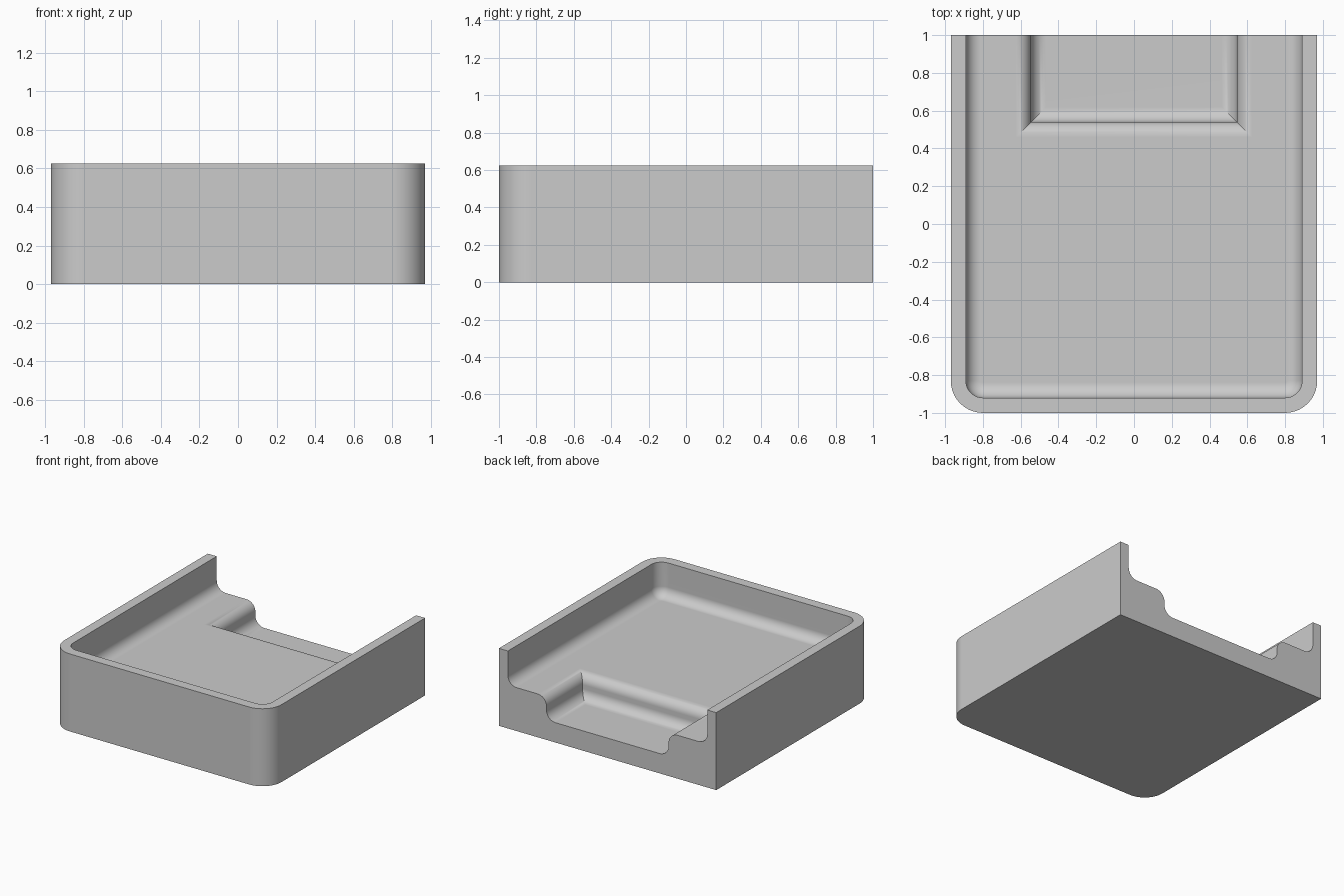
import bpy, bmesh, math

cube = bpy.data.objects.get("Cube")
if cube:
    bpy.data.objects.remove(cube, do_unlink=True)

WIDTH, FRONT, BACK, HEIGHT = 0.97, -1.0, 1.0, 0.625   # outer half width and ends
WALL, OUTER_R, FILLET = 0.08, 0.17, 0.08
FLOOR, LOW_FLOOR = 0.35, 0.16
NOTCH_X, NOTCH_Y = 0.545, 0.54
STEPS = 10

bm = bmesh.new()


def u_loop(half, front, z, radius=0):
    """Open U of vertices, from back right round the front to back left."""
    pts = [(-half, BACK)]
    for side, start in ((-1, math.pi), (1, 1.5 * math.pi)):
        if radius:
            for i in range(STEPS + 1):
                a = start + 0.5 * math.pi * i / STEPS
                pts.append((side * (half - radius) + radius * math.cos(a),
                            front + radius + radius * math.sin(a)))
        else:
            pts.append((side * half, front))
    pts.append((half, BACK))
    return [bm.verts.new((x, y, z)) for x, y in pts]


def bridge(loops):
    for a, b in zip(loops, loops[1:]):
        for i in range(len(a) - 1):
            bm.faces.new((a[i], a[i + 1], b[i + 1], b[i]))


def quarter():
    return [0.5 * math.pi * i / STEPS for i in range(STEPS + 1)]


# Outer wall, flat rim, and inner wall with a cove into the floor
tray = [u_loop(WIDTH, FRONT, 0, OUTER_R),
        u_loop(WIDTH, FRONT, HEIGHT, OUTER_R),
        u_loop(WIDTH - WALL, FRONT + WALL, HEIGHT, OUTER_R - WALL)]
for a in quarter():
    d = FILLET * (1 - math.cos(a))
    tray.append(u_loop(WIDTH - WALL - d, FRONT + WALL + d,
                       FLOOR + FILLET * (1 - math.sin(a)), OUTER_R - WALL - d))
bridge(tray)

# Mitred step down: rounded lip, then a cove into the lower floor
notch = []
for a in quarter():
    d = FILLET * (1 - math.sin(a))
    notch.append(u_loop(NOTCH_X + d, NOTCH_Y - d, FLOOR - FILLET * (1 - math.cos(a))))
for a in quarter():
    d = FILLET * (1 - math.cos(a))
    notch.append(u_loop(NOTCH_X - d, NOTCH_Y + d, LOW_FLOOR + FILLET * (1 - math.sin(a))))
bridge(notch)

# Underside, upper floor, lower floor and the cut back end
bm.faces.new(tray[0])
bm.faces.new(tray[-1] + notch[0][::-1])
bm.faces.new(notch[-1])
rows = tray + notch
bm.faces.new([r[0] for r in rows] + [r[-1] for r in rows[::-1]])
bmesh.ops.recalc_face_normals(bm, faces=bm.faces)

mesh = bpy.data.meshes.new("stepped_tray")
bm.to_mesh(mesh)
bm.free()
tray_obj = bpy.data.objects.new("stepped_tray", mesh)
bpy.context.collection.objects.link(tray_obj)

# Plain grey material
grey = (0.6, 0.6, 0.6, 1)
mat = bpy.data.materials.new("plain_grey")
mat.use_nodes = True
mat.diffuse_color = grey
mat.node_tree.nodes["Principled BSDF"].inputs["Base Color"].default_value = grey
mesh.materials.append(mat)

# Smooth rounds, crisp edges, flat areas kept flat
bpy.ops.object.select_all(action="DESELECT")
tray_obj.select_set(True)
bpy.context.view_layer.objects.active = tray_obj
bpy.ops.object.shade_smooth_by_angle(angle=math.radians(25))
weighted = tray_obj.modifiers.new("flat_normals", "WEIGHTED_NORMAL")
weighted.keep_sharp = True
